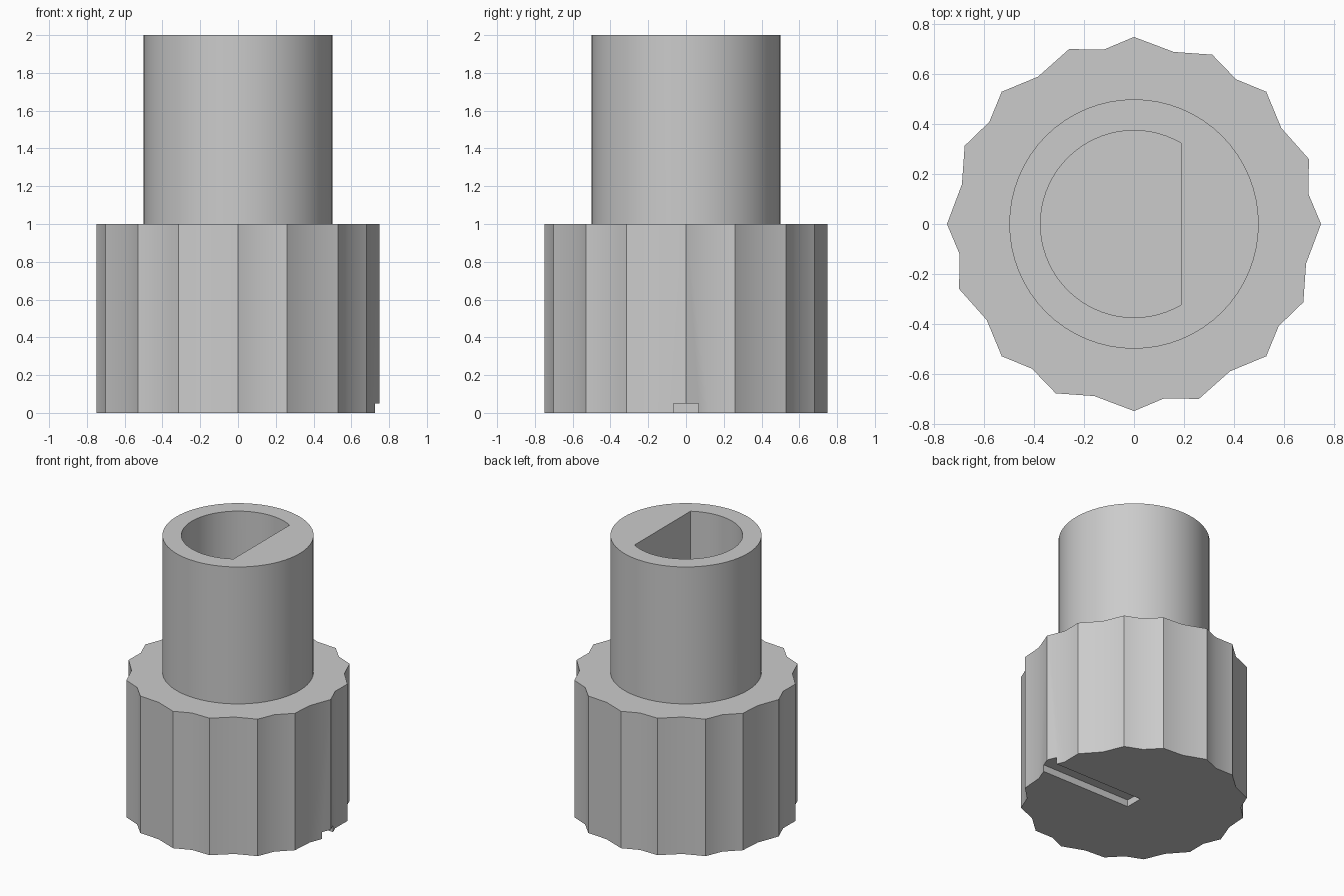
import bpy
import bmesh
from math import radians, cos, sin, acos, pi

default = bpy.data.objects.get("Cube")
if default:
    bpy.data.objects.remove(default, do_unlink=True)

grey = bpy.data.materials.new("plain grey")
grey.use_nodes = True
COLOUR = (0.6, 0.6, 0.6, 1)
grey.diffuse_color = COLOUR
grey.node_tree.nodes["Principled BSDF"].inputs["Base Color"].default_value = COLOUR


def prism(name, outline, z0, z1):
    """Extrude a counter-clockwise outline from z0 to z1."""
    bm = bmesh.new()
    base = bm.faces.new([bm.verts.new((x, y, z0)) for x, y in outline])
    top = bmesh.ops.extrude_face_region(bm, geom=[base], use_keep_orig=True)
    for v in top["geom"]:
        if isinstance(v, bmesh.types.BMVert):
            v.co.z = z1
    bmesh.ops.recalc_face_normals(bm, faces=bm.faces)
    mesh = bpy.data.meshes.new(name)
    bm.to_mesh(mesh)
    bm.free()
    mesh.materials.append(grey)
    obj = bpy.data.objects.new(name, mesh)
    bpy.context.collection.objects.link(obj)
    return obj


def arc(radius, start, end, count):
    return [(radius * cos(start + (end - start) * i / count),
             radius * sin(start + (end - start) * i / count)) for i in range(count)]


def combine(target, tool, operation):
    """Apply a boolean and discard the helper."""
    tool.hide_render = True
    mod = target.modifiers.new(operation, "BOOLEAN")
    mod.operation = operation
    mod.solver = "EXACT"
    mod.object = tool
    bpy.context.view_layer.objects.active = target
    bpy.ops.object.modifier_apply(modifier=mod.name)
    bpy.data.objects.remove(tool, do_unlink=True)


# Fluted grip: four equal quarters of ridges and shallow valleys
quarter = [(0, 0.75), (9.7, 0.71), (20.4, 0.748), (33.1, 0.705),
           (45, 0.75), (54.8, 0.71), (65.2, 0.748), (77, 0.708)]
ridges = [(r * cos(radians(a + 90 * q)), r * sin(radians(a + 90 * q)))
          for q in range(4) for a, r in quarter]
knob = prism("knob_body", ridges, 0, 1)

# Round sleeve on top of the grip
sleeve = prism("sleeve", arc(0.5, 0, 2 * pi, 64), 0.5, 2)
combine(knob, sleeve, "UNION")

# D-shaped shaft hole, flat towards +x
half = acos(0.19 / 0.375)
d_shape = arc(0.375, half, 2 * pi - half, 48)
d_shape.append((0.19, -0.375 * sin(half)))
combine(knob, prism("shaft_hole", d_shape, 1, 2.2), "DIFFERENCE")

# Pointer slot under the grip, from the middle to the rim
slot = [(0, -0.065), (0.9, -0.065), (0.9, 0.065), (0, 0.065)]
combine(knob, prism("pointer_slot", slot, -0.1, 0.05), "DIFFERENCE")

bpy.ops.object.select_all(action="DESELECT")
knob.select_set(True)
bpy.context.view_layer.objects.active = knob
bpy.ops.object.shade_smooth_by_angle(angle=radians(30))
